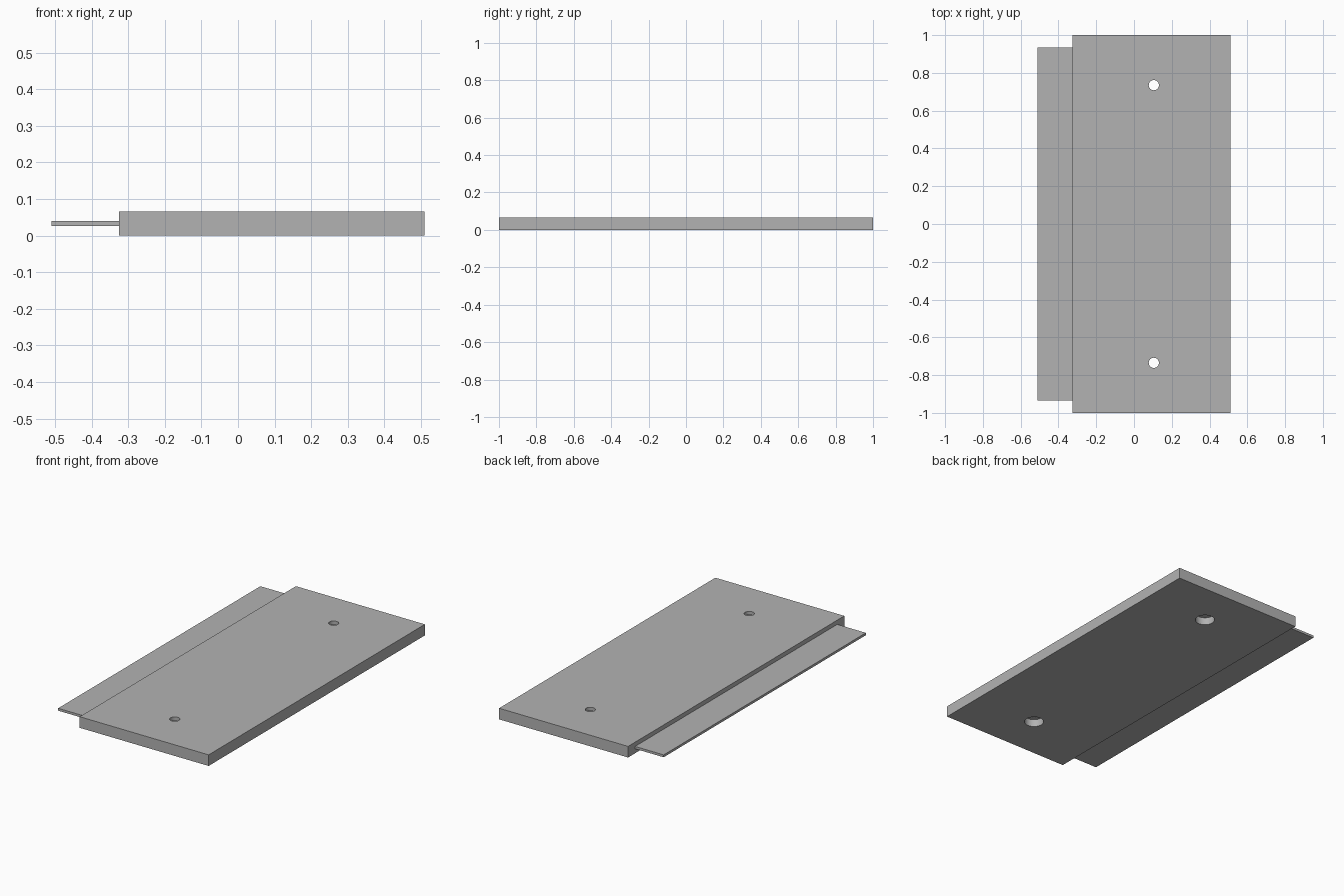
import bpy

cube = bpy.data.objects.get("Cube")
if cube:
    bpy.data.objects.remove(cube, do_unlink=True)

THICK = 0.065          # slab thickness
HOLE_X, HOLE_Y = 0.105, 0.735

grey = bpy.data.materials.new("plain grey")
grey.use_nodes = True
colour = (0.45, 0.45, 0.45, 1)
grey.diffuse_color = colour
grey.node_tree.nodes["Principled BSDF"].inputs["Base Color"].default_value = colour


def box(name, x0, x1, half_y, z0, z1):
    bpy.ops.mesh.primitive_cube_add(size=1, location=((x0 + x1) / 2, 0, (z0 + z1) / 2))
    obj = bpy.context.object
    obj.name = name
    obj.scale = (x1 - x0, 2 * half_y, z1 - z0)
    bpy.ops.object.transform_apply(location=False, rotation=False, scale=True)
    obj.data.materials.append(grey)
    return obj


def drill(target, x, y, radius, z0, z1):
    bpy.ops.mesh.primitive_cylinder_add(vertices=40, radius=radius, depth=z1 - z0,
                                        location=(x, y, (z0 + z1) / 2))
    cutter = bpy.context.object
    cutter.name = "hole_cutter"
    cutter.hide_render = True
    cutter.data.materials.append(grey)
    bpy.context.view_layer.objects.active = target
    mod = target.modifiers.new("hole", "BOOLEAN")
    mod.operation = "DIFFERENCE"
    mod.solver = "EXACT"
    mod.object = cutter
    bpy.ops.object.modifier_apply(modifier=mod.name)
    bpy.data.objects.remove(cutter, do_unlink=True)


# Main slab and the thin tongue along its right edge
slab = box("slab", -0.325, 0.51, 1.0, 0, THICK)
box("tongue", -0.51, -0.325, 0.935, 0.026, 0.04)

# Screw holes: narrow bore through the slab, wide counterbore from below
for side in (-1, 1):
    drill(slab, HOLE_X, side * HOLE_Y, 0.053, -0.05, 0.044)
    drill(slab, HOLE_X, side * HOLE_Y, 0.027, -0.05, THICK + 0.05)

bpy.ops.object.select_all(action="DESELECT")
slab.select_set(True)
bpy.context.view_layer.objects.active = slab
bpy.ops.object.shade_smooth_by_angle()
